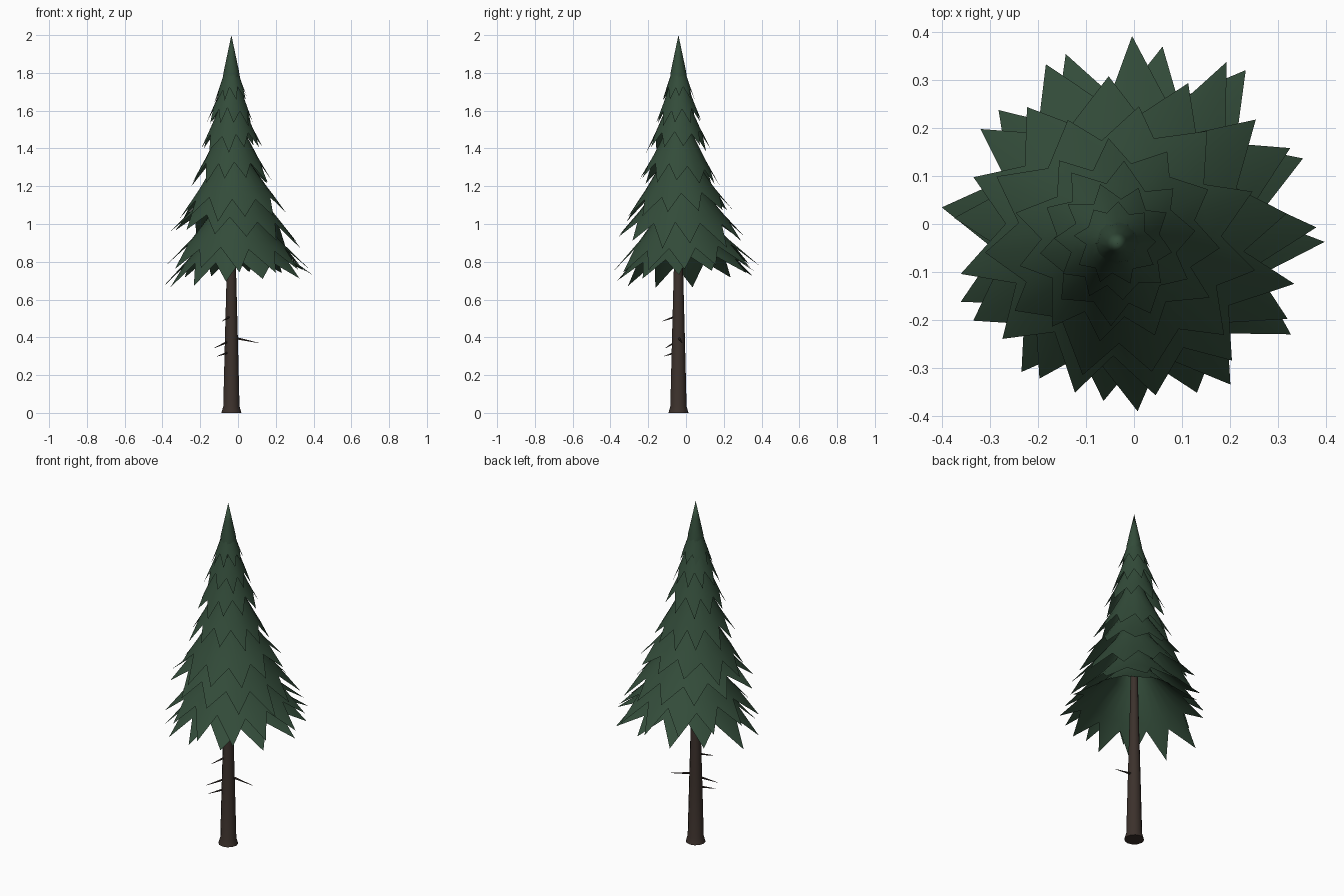
import bpy, bmesh, math, random
from mathutils import Vector

if "Cube" in bpy.data.objects:
    bpy.data.objects.remove(bpy.data.objects["Cube"])

random.seed(4)
CX, CY = -0.035, -0.04


def material(name, rgb):
    m = bpy.data.materials.new(name)
    m.diffuse_color = (*rgb, 1)
    m.use_nodes = True
    m.node_tree.nodes["Principled BSDF"].inputs["Base Color"].default_value = m.diffuse_color
    return m


GREEN = material("needles", (0.033, 0.072, 0.042))
BROWN = material("bark", (0.045, 0.031, 0.025))


def finish(bm, name, mat, smooth_angle=None):
    bmesh.ops.recalc_face_normals(bm, faces=bm.faces[:])
    me = bpy.data.meshes.new(name)
    bm.to_mesh(me)
    bm.free()
    ob = bpy.data.objects.new(name, me)
    bpy.context.collection.objects.link(ob)
    me.materials.append(mat)
    if smooth_angle:
        me.shade_smooth()
        me.set_sharp_from_angle(angle=math.radians(smooth_angle))
    return ob


def bridge(bm, a, b):
    n = len(a)
    for i in range(n):
        bm.faces.new((a[i], a[(i + 1) % n], b[(i + 1) % n], b[i]))


# Trunk with a flared foot, running up inside the crown
bm = bmesh.new()
rings = []
for r, z in [(0.053, 0), (0.043, 0.035), (0.034, 0.4), (0.024, 0.78), (0.018, 1.1)]:
    rings.append([bm.verts.new((CX + r * math.cos(a), CY + r * math.sin(a), z))
                  for a in (math.tau * k / 12 for k in range(12))])
for a, b in zip(rings, rings[1:]):
    bridge(bm, a, b)
bm.faces.new(rings[0])
bm.faces.new(rings[-1])
finish(bm, "trunk", BROWN, 45)


# Dead twigs: thin tapered spikes
def twig(name, z0, tip):
    bm = bmesh.new()
    start, tip = Vector((CX, CY, z0)), Vector(tip)
    d = tip - start
    bmesh.ops.create_cone(bm, cap_ends=True, segments=5, radius1=0.008,
                          radius2=0.001, depth=d.length)
    rot = d.to_track_quat('Z', 'Y')
    for v in bm.verts:
        v.co = rot @ v.co + (start + tip) / 2
    finish(bm, name, BROWN)


twig("twig_1", 0.515, (-0.085, -0.127, 0.485))
twig("twig_2", 0.40, (0.11, -0.02, 0.37))
twig("twig_3", 0.385, (-0.127, -0.11, 0.343))
twig("twig_4", 0.325, (-0.11, -0.116, 0.30))

VALLEY = 0.77  # how far down the skirt the notches of the hem start


# Needle tiers: hollow flared round skirts whose hem ends in triangular points
def tier(name, n, r, z, h, cx, cy, tilt, phase, flare):
    bm = bmesh.new()
    jag = [random.uniform(-1, 1) for _ in range(2 * n)]
    rings = []
    for f in (0.0, 0.35, 0.7, 1.0):
        ring = []
        for k in range(2 * n):
            t = f * VALLEY / 0.8
            if f == 1.0:
                t = 1 + 0.04 * jag[k] if k % 2 == 0 else VALLEY + 0.03 * jag[k]
            a = phase + math.pi * (k + 0.22 * jag[k] * f) / n
            rad = r * (0.1 + 0.9 * t ** flare)
            x, y = rad * math.cos(a), rad * math.sin(a)
            # the axis drifts from the trunk at the top to the tier centre at the hem
            ox, oy = CX + (cx - CX) * t, CY + (cy - CY) * t
            zz = z + h * (1 - t) + t * (tilt[0] * x + tilt[1] * y)
            ring.append(bm.verts.new((ox + x, oy + y, zz)))
        rings.append(ring)
    cap = bm.verts.new((CX, CY, z + h * 1.04))
    for k in range(2 * n):
        bm.faces.new((cap, rings[0][k], rings[0][(k + 1) % (2 * n)]))
    for a, b in zip(rings, rings[1:]):
        bridge(bm, a, b)
    finish(bm, name, GREEN, 40)


TIERS = [  # tips, radius, hem z, height, centre x, centre y, tilt, phase, flare
    (12, 0.385, 0.710, 0.42, 0.00, 0.00, (0.08, 0.06), 1.44, 1.45),
    (12, 0.375, 0.775, 0.44, 0.00, 0.00, (-0.03, 0.04), 1.54, 1.4),
    (12, 0.345, 0.925, 0.42, -0.01, -0.02, (-0.13, -0.03), 1.75, 1.3),
    (11, 0.285, 1.050, 0.42, -0.02, -0.03, (0.04, 0.06), 1.5, 1.3),
    (11, 0.218, 1.215, 0.40, -0.03, -0.035, (0.0, -0.08), 1.7, 1.25),
    (10, 0.168, 1.395, 0.36, -0.035, -0.04, (0.05, 0.05), 1.45, 1.2),
    (10, 0.122, 1.540, 0.32, -0.04, -0.04, (-0.05, 0.1), 1.75, 1.2),
    (9, 0.086, 1.660, 0.25, -0.037, -0.04, (0.1, 0.0), 1.5, 1.2),
]
for i, row in enumerate(TIERS):
    tier(f"needle_tier_{i + 1}", *row)

# Pointed crown tip
bm = bmesh.new()
rings = []
for r, z in [(0.058, 1.70), (0.040, 1.81), (0.021, 1.90)]:
    rings.append([bm.verts.new((CX + r * math.cos(a), CY + r * math.sin(a),
                                z - (0.04 if k % 2 and z < 1.75 else 0)))
                  for k, a in enumerate(math.tau * k / 12 for k in range(12))])
for a, b in zip(rings, rings[1:]):
    bridge(bm, a, b)
apex = bm.verts.new((CX, CY, 2.0))
for k in range(12):
    bm.faces.new((rings[-1][k], rings[-1][(k + 1) % 12], apex))
finish(bm, "crown_tip", GREEN, 40)
